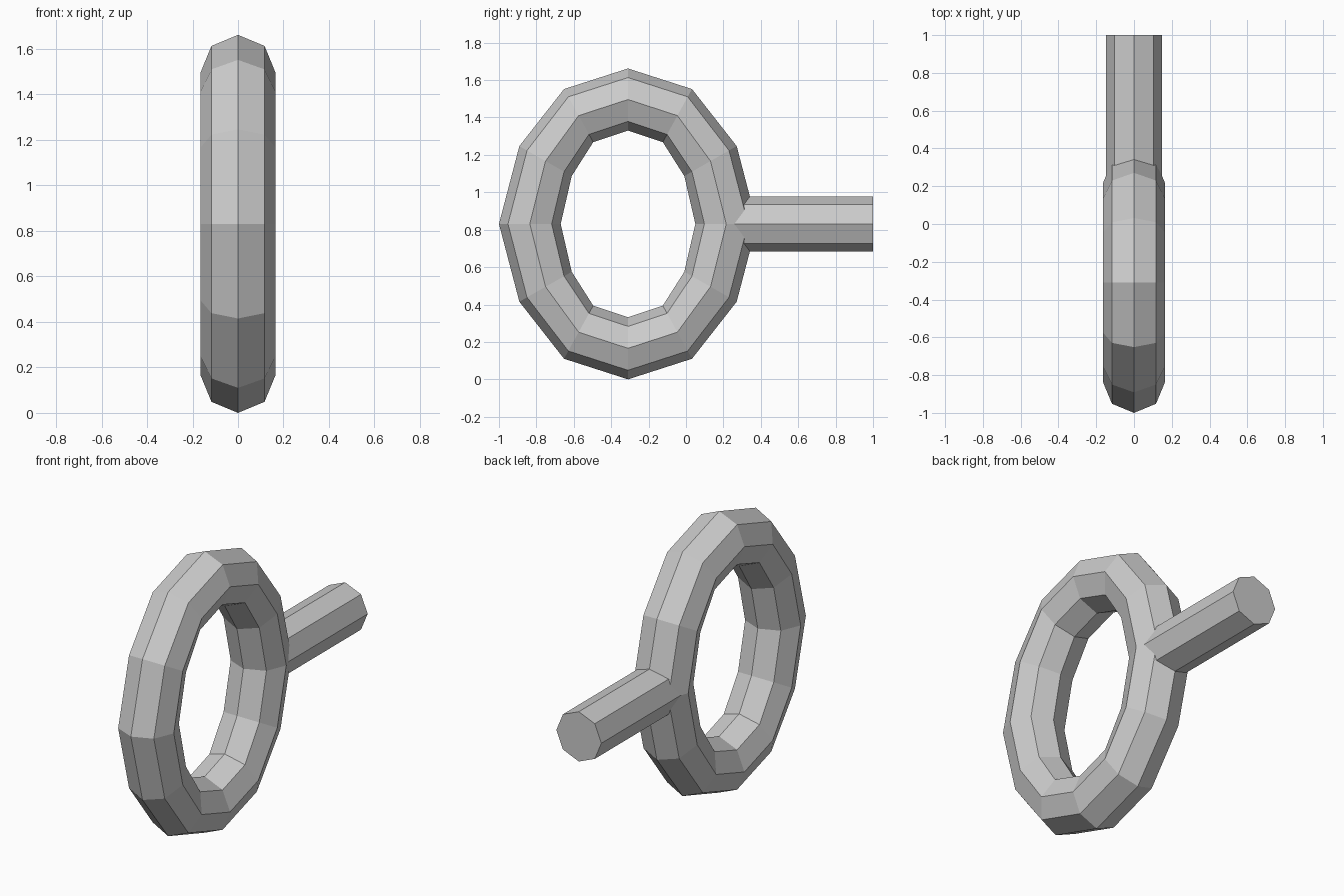
import bpy, bmesh, math

if "Cube" in bpy.data.objects:
    bpy.data.objects.remove(bpy.data.objects["Cube"])

CY, CZ = -0.31, 0.831      # ring centre
SIDES = 8                  # cross-section sides for both parts


def finish(name, bm):
    bmesh.ops.recalc_face_normals(bm, faces=bm.faces)
    mesh = bpy.data.meshes.new(name)
    bm.to_mesh(mesh)
    bm.free()
    obj = bpy.data.objects.new(name, mesh)
    bpy.context.collection.objects.link(obj)
    return obj


def bridge(bm, a, b):
    for i in range(len(a)):
        j = (i + 1) % len(a)
        bm.faces.new((a[i], a[j], b[j], b[i]))


# Oval ring: one quarter of the path as (y, z, half depth y, half depth z)
quarter = [(0.525, 0.0, 0.165, 0.0),
           (0.441, 0.336, 0.140, 0.080),
           (0.264, 0.579, 0.078, 0.142),
           (0.0, 0.665, 0.0, 0.166)]
half = quarter + [(-y, z, -dy, dz) for y, z, dy, dz in quarter[-2::-1]]
path = half + [(-y, -z, -dy, -dz) for y, z, dy, dz in half[1:-1]]

bm = bmesh.new()
sections = []
for y, z, dy, dz in path:
    section = []
    for k in range(SIDES):
        a = 2 * math.pi * k / SIDES
        c, s = math.cos(a), math.sin(a)
        section.append(bm.verts.new((0.165 * s, CY + y + dy * c, CZ + z + dz * c)))
    sections.append(section)
for i, section in enumerate(sections):
    bridge(bm, section, sections[(i + 1) % len(sections)])
finish("oval_ring", bm)

# Straight octagonal shank, its inner end buried in the ring
bm = bmesh.new()
ends = []
for y in (0.22, 1.0):
    ends.append([bm.verts.new((0.147 * math.sin(2 * math.pi * k / SIDES), y,
                               CZ + 0.147 * math.cos(2 * math.pi * k / SIDES)))
                 for k in range(SIDES)])
bridge(bm, *ends)
for end in ends:
    bm.faces.new(end)
finish("shank", bm)
